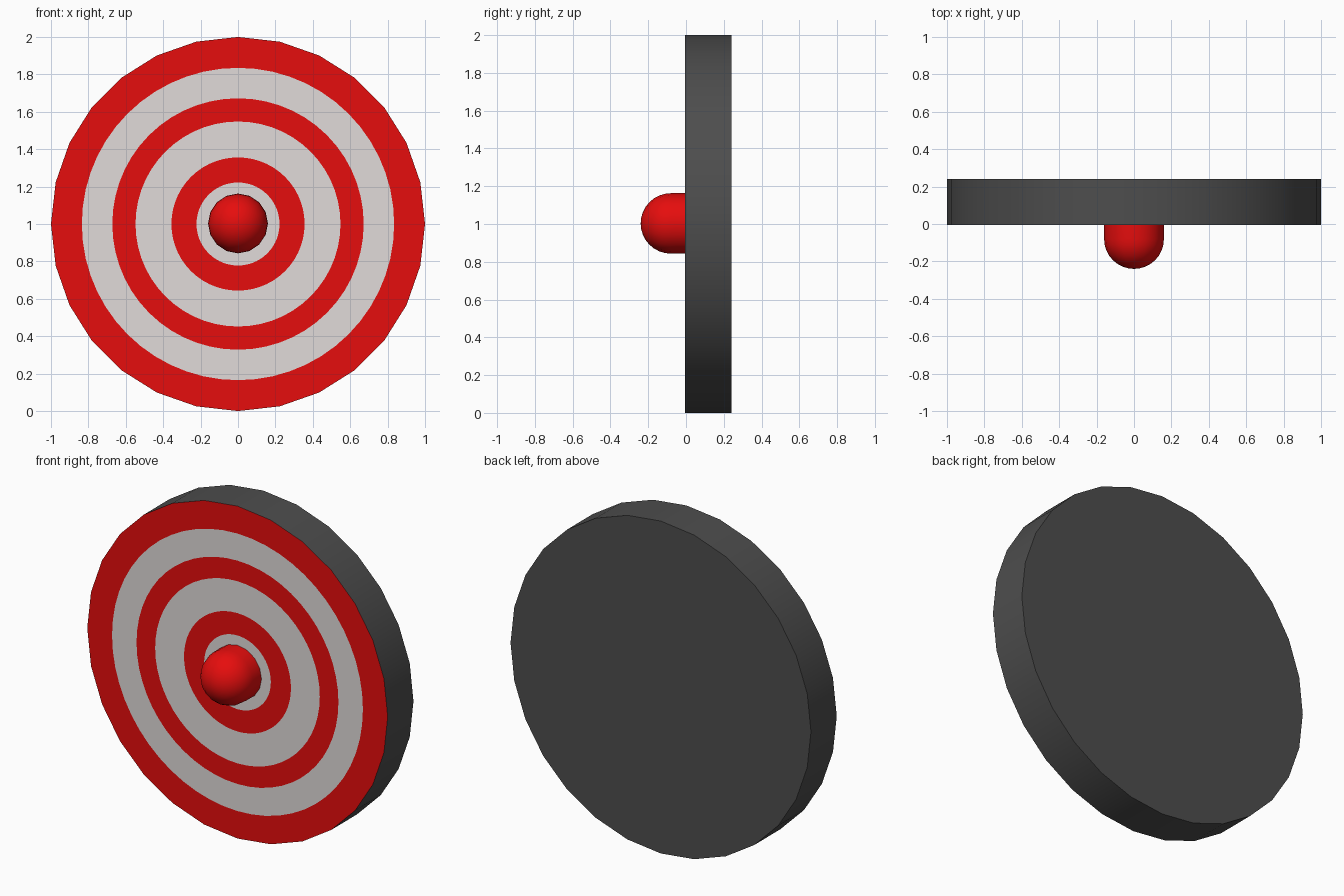
import bpy, bmesh, math

if "Cube" in bpy.data.objects:
    bpy.data.objects.remove(bpy.data.objects["Cube"])

CZ = 1.0          # height of the target centre
FRONT, BACK = -0.005, 0.24


def material(name, rgb):
    m = bpy.data.materials.new(name)
    m.diffuse_color = (*rgb, 1)
    m.use_nodes = True
    m.node_tree.nodes["Principled BSDF"].inputs["Base Color"].default_value = m.diffuse_color
    return m


red = material("red", (0.79, 0.004, 0.004))
white = material("pale grey", (0.75, 0.71, 0.70))
dark = material("dark grey", (0.075, 0.075, 0.075))


def finish(bm, name, mats, angle):
    bmesh.ops.recalc_face_normals(bm, faces=bm.faces)
    me = bpy.data.meshes.new(name)
    bm.to_mesh(me)
    bm.free()
    ob = bpy.data.objects.new(name, me)
    bpy.context.collection.objects.link(ob)
    for m in mats:
        me.materials.append(m)
    bpy.ops.object.select_all(action='DESELECT')
    ob.select_set(True)
    bpy.context.view_layer.objects.active = ob
    bpy.ops.object.shade_smooth_by_angle(angle=math.radians(angle))
    return ob


def ring(bm, r, y, n, cz=CZ):
    return [bm.verts.new((r * math.sin(2 * math.pi * i / n), y,
                          cz + r * math.cos(2 * math.pi * i / n))) for i in range(n)]


def bridge(bm, a, b, mat):
    n = len(a)
    for i in range(n):
        j = (i + 1) % n
        bm.faces.new((a[i], a[j], b[j], b[i])).material_index = mat


# Board: 28-sided disc with concentric painted rings inset in the front face
SIDES = 28
bm = bmesh.new()
back = ring(bm, 1.0, BACK, SIDES)
rim = ring(bm, 1.0, FRONT, SIDES)
bridge(bm, back, rim, 2)
bm.faces.new(back).material_index = 2
inner = ring(bm, 0.835, FRONT, 2 * SIDES)
for i in range(SIDES):            # outer red band, 28 sides outside, 56 inside
    j = (i + 1) % SIDES
    bm.faces.new((rim[i], rim[j], inner[2 * j], inner[2 * i + 1], inner[2 * i])).material_index = 0
for k, r in enumerate((0.672, 0.548, 0.356, 0.222)):
    nxt = ring(bm, r, FRONT, 2 * SIDES)
    bridge(bm, inner, nxt, (k + 1) % 2)
    inner = nxt
bm.faces.new(inner).material_index = 1
finish(bm, "target_board", (red, white, dark), 30)

# Centre knob: short cylinder ending in a dome
R, N, STEPS = 0.16, 16, 8
bm = bmesh.new()
prev = ring(bm, R, FRONT, N, CZ + 0.003)
for s in range(STEPS):
    a = math.pi / 2 * s / STEPS
    cur = ring(bm, R * math.cos(a), -0.08 - R * math.sin(a), N, CZ + 0.003)
    bridge(bm, prev, cur, 0)
    prev = cur
tip = bm.verts.new((0, -0.08 - R, CZ + 0.003))
for i in range(N):
    bm.faces.new((prev[i], prev[(i + 1) % N], tip))
finish(bm, "centre_knob", (red,), 60)
